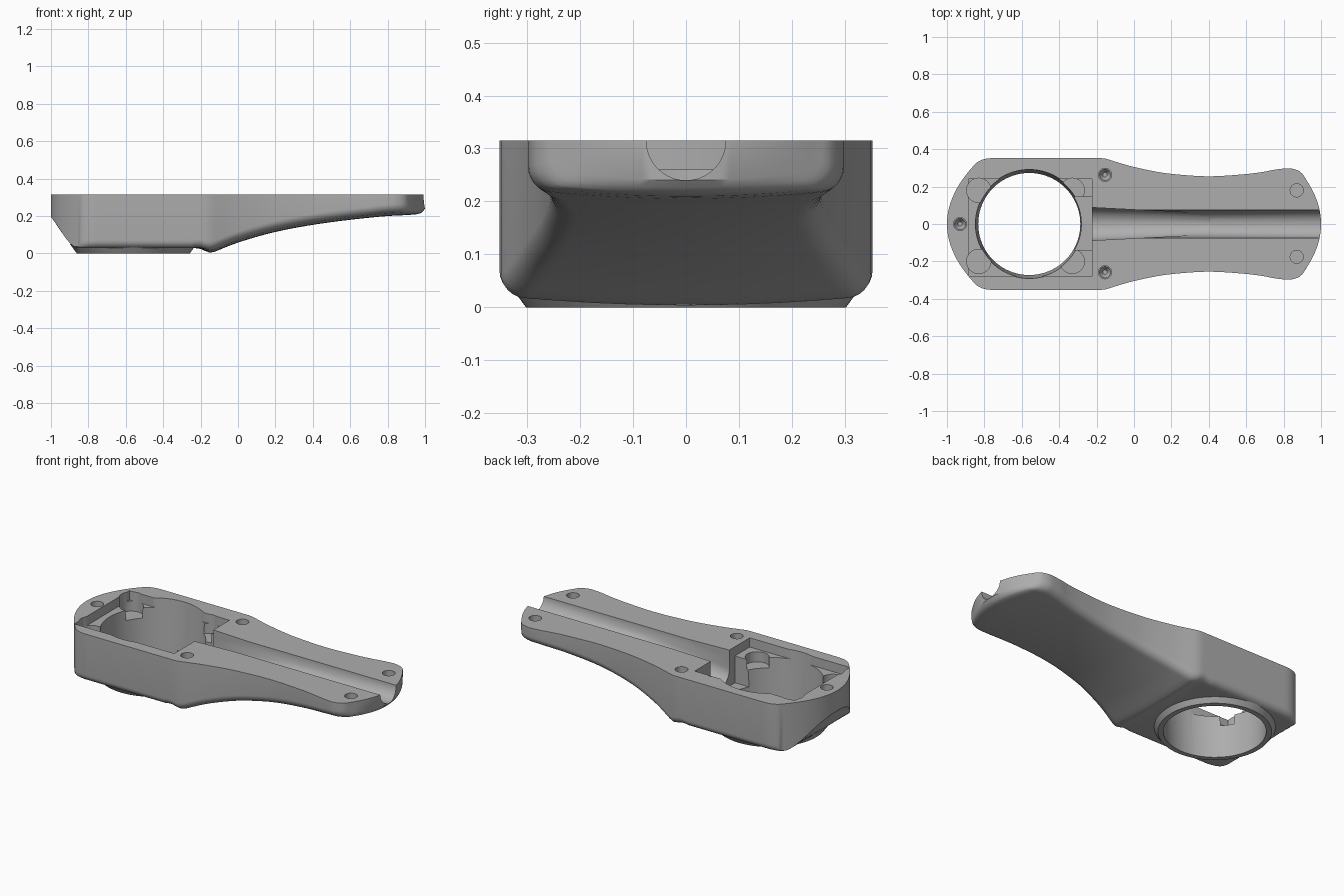
import bpy, bmesh, math
from mathutils import Vector, Matrix

cube = bpy.data.objects.get("Cube")
if cube:
    bpy.data.objects.remove(cube, do_unlink=True)

TOP = 0.315
HOLE_X = -0.56

grey = bpy.data.materials.new("satin_grey")
grey.use_nodes = True
COLOUR = (0.42, 0.42, 0.42, 1)
grey.diffuse_color = COLOUR
grey.node_tree.nodes["Principled BSDF"].inputs["Base Color"].default_value = COLOUR


def curve(points, x):
    """Smooth interpolation through points without overshoot."""
    x = min(max(x, points[0][0]), points[-1][0])
    slopes = [(b[1] - a[1]) / (b[0] - a[0]) for a, b in zip(points, points[1:])]
    tang = [slopes[0]]
    for p, q in zip(slopes, slopes[1:]):
        tang.append(2 * p * q / (p + q) if p * q > 0 else 0)
    tang.append(slopes[-1])
    for i, (a, b) in enumerate(zip(points, points[1:])):
        if x <= b[0]:
            h = b[0] - a[0]
            t = (x - a[0]) / h
            s = 1 - t
            return (a[1] * (1 + 2 * t) * s * s + h * tang[i] * t * s * s
                    + b[1] * t * t * (3 - 2 * t) - h * tang[i + 1] * t * t * s)


def make(name, bm):
    bmesh.ops.recalc_face_normals(bm, faces=bm.faces)
    mesh = bpy.data.meshes.new(name)
    bm.to_mesh(mesh)
    bm.free()
    mesh.materials.append(grey)
    obj = bpy.data.objects.new(name, mesh)
    bpy.context.collection.objects.link(obj)
    return obj


# Half width and underside height along the length
WIDTH = [(-1, .33), (-.95, .345), (-.88, .352), (-.16, .352), (-.15, .349), (0, .305),
         (.2, .268), (.4, .255), (.6, .267), (.8, .293), (.88, .298), (.94, .288),
         (.98, .268), (1, .245)]
UNDER = [(-1, .195), (-.87, .035), (-.84, .028), (-.22, .028), (-.14, .003), (-.13, .007),
         (0, .058), (.2, .115), (.4, .153), (.6, .18), (.8, .2), (.95, .209),
         (.98, .217), (1, .24)]


def underside(s, v):
    """Point of the underside at length s and width fraction v."""
    w = curve(WIDTH, s)
    x = s + .16 * v * v * max(0, 1 - (s + 1) / .45) - .085 * v * v * max(0, (s - .7) / .3)
    z = curve(UNDER, x if s < 0 else s)
    z += .018 * v * v * min(1, max(0, (s + .25) / .1))
    r = .042
    d = w * (1 - abs(v))
    if d < r:
        z += r - math.sqrt(max(0, r * r - (r - d) ** 2))
    return Vector((x, w * v, z))


# Body: lofted underside, upright rim and flat top
bm = bmesh.new()
stations = [-1 + i / 40 for i in range(78)] + [.94, .955, .97, .98, .99, 1]
columns = [math.sin(math.pi / 2 * (j / 18 - 1)) for j in range(37)]
grid = [[bm.verts.new(underside(s, v)) for v in columns] for s in stations]
for a, b in zip(grid, grid[1:]):
    for j in range(len(columns) - 1):
        bm.faces.new((a[j], a[j + 1], b[j + 1], b[j]))
rim = [row[0] for row in grid] + grid[-1][1:-1] + [row[-1] for row in reversed(grid)]
rim += grid[0][-2:0:-1]
upper = [bm.verts.new((v.co.x, v.co.y, TOP)) for v in rim]
for i in range(len(rim)):
    k = (i + 1) % len(rim)
    bm.faces.new((rim[i], rim[k], upper[k], upper[i]))
bm.faces.new(upper)
body = make("housing_body", bm)


def turned(name, x, y, z0, z1, r0, r1, sides=64):
    """Upright cylinder or cone."""
    bm = bmesh.new()
    bmesh.ops.create_cone(bm, cap_ends=True, segments=sides, radius1=r0, radius2=r1,
                          depth=z1 - z0, matrix=Matrix.Translation((x, y, (z0 + z1) / 2)))
    return make(name, bm)


def hull(name, points):
    bm = bmesh.new()
    for p in points:
        bm.verts.new(p)
    out = bmesh.ops.convex_hull(bm, input=bm.verts)
    bmesh.ops.delete(bm, geom=list(set(out["geom_interior"] + out["geom_unused"])),
                     context="VERTS")
    bmesh.ops.dissolve_limit(bm, angle_limit=.001, verts=bm.verts, edges=bm.edges)
    return make(name, bm)


def box(name, x0, x1, y0, y1, z0, z1):
    return hull(name, [(x, y, z) for x in (x0, x1) for y in (y0, y1) for z in (z0, z1)])


def ring(x, z, r, n=48):
    return [(x, r * math.cos(2 * math.pi * i / n), z + r * math.sin(2 * math.pi * i / n))
            for i in range(n)]


def combine(tool, operation="DIFFERENCE"):
    mod = body.modifiers.new(tool.name, "BOOLEAN")
    mod.operation = operation
    mod.solver = "EXACT"
    mod.object = tool
    bpy.context.view_layer.objects.active = body
    bpy.ops.object.modifier_apply(modifier=mod.name)
    bpy.data.objects.remove(tool, do_unlink=True)


# Collar under the round opening
combine(turned("collar", HOLE_X, 0, 0, .05, .302, .338, 96), "UNION")

# Rectangular pocket with deeper corner lobes, and the tapered opening
combine(box("pocket", -.885, -.225, -.28, .24, TOP - .055, .5))
for x in (-.83, -.33):
    for y in (-.2, .18):
        combine(turned("corner_lobe", x, y, TOP - .115, .5, .065, .065, 32))
combine(turned("opening", HOLE_X, 0, -.1, .5, .267, .302, 96))

# Cable slot, deep tapered channel and round groove
combine(box("cable_slot", -.34, -.225, -.14, .145, .1, .5))
combine(hull("tapered_channel", ring(-.26, .2, .09) + ring(-.26, .5, .09)
             + ring(.41, .292, .055) + ring(.41, .5, .055)))
combine(hull("groove", ring(-.24, TOP, .075) + ring(1.1, TOP, .075)))

# Screw holes: three with conical bottoms, two flat
for x, y in ((-.93, 0), (-.155, .263), (-.155, -.258)):
    combine(turned("screw_hole", x, y, TOP - .035, .4, .035, .035, 32))
    combine(turned("screw_cone", x, y, TOP - .065, TOP - .03, .012, .033, 32))
for y in (-.176, .18):
    combine(turned("end_hole", .87, y, TOP - .045, .4, .035, .035, 32))

bpy.ops.object.select_all(action="DESELECT")
body.select_set(True)
bpy.context.view_layer.objects.active = body
bpy.ops.object.shade_smooth_by_angle(angle=math.radians(32))
